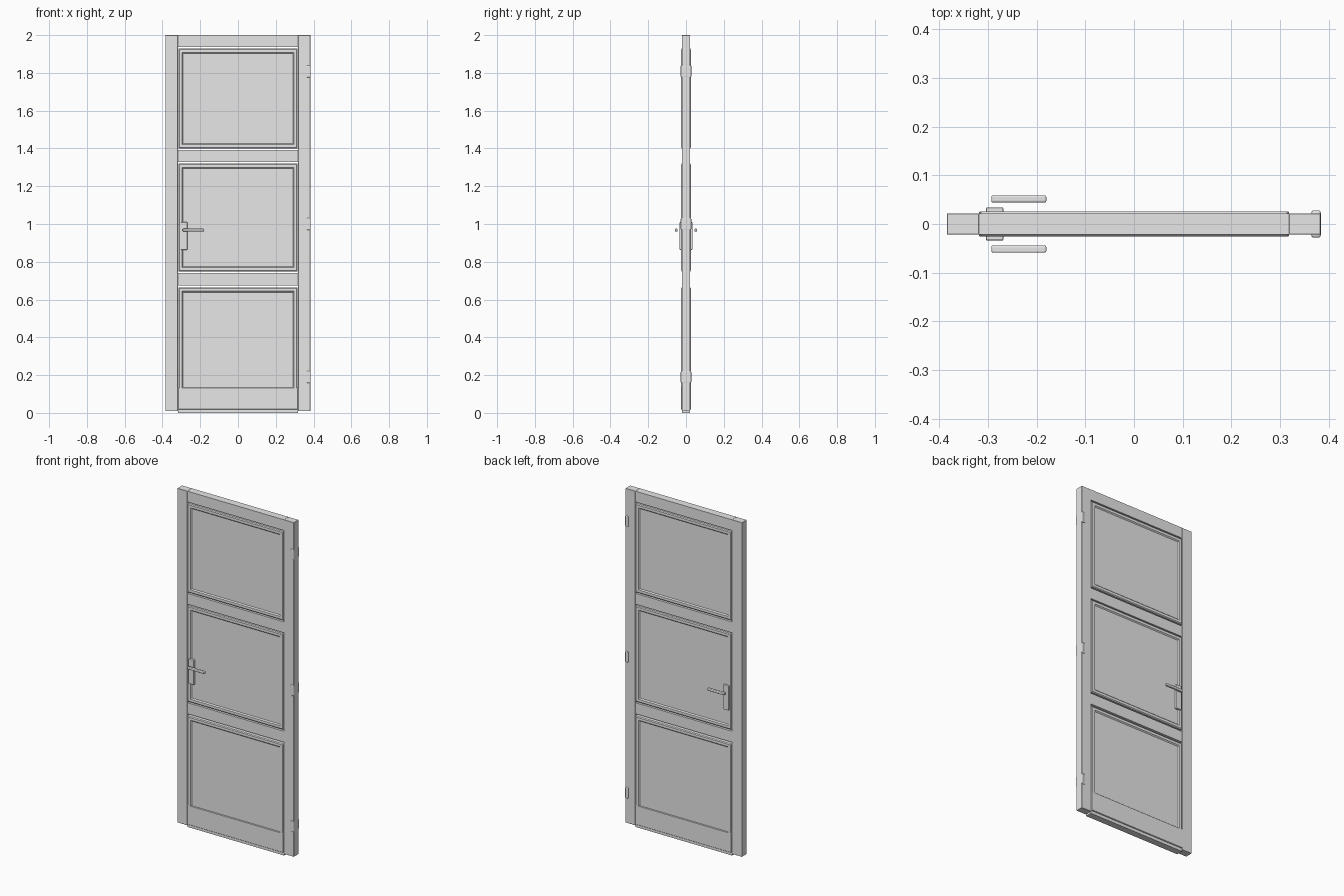
import bpy, bmesh

if "Cube" in bpy.data.objects:
    bpy.data.objects.remove(bpy.data.objects["Cube"])

grey = bpy.data.materials.new("plain grey")
grey.diffuse_color = (0.8, 0.8, 0.8, 1)
grey.use_nodes = True
grey.node_tree.nodes["Principled BSDF"].inputs["Base Color"].default_value = grey.diffuse_color


def finish(name, bm):
    bmesh.ops.recalc_face_normals(bm, faces=bm.faces)
    me = bpy.data.meshes.new(name)
    bm.to_mesh(me)
    bm.free()
    ob = bpy.data.objects.new(name, me)
    bpy.context.collection.objects.link(ob)
    me.materials.append(grey)
    return ob


def box(name, x0, x1, y0, y1, z0, z1, bevel=0.0, segments=1):
    bm = bmesh.new()
    bmesh.ops.create_cube(bm, size=1)
    for v in bm.verts:
        v.co = ((x0 + x1) / 2 + v.co.x * (x1 - x0),
                (y0 + y1) / 2 + v.co.y * (y1 - y0),
                (z0 + z1) / 2 + v.co.z * (z1 - z0))
    ob = finish(name, bm)
    if bevel:
        mod = ob.modifiers.new("bevel", 'BEVEL')
        mod.width = bevel
        mod.segments = segments
    return ob


def panel(name, z0, z1, half_x=0.316):
    # stacked rectangular loops (inset, y) from front centre to back centre
    side = [(0.026, 0.020), (0.020, 0.026), (0.005, 0.026), (0.0, 0.022)]
    loops = [(i, -y) for i, y in side] + [(i, y) for i, y in reversed(side)]
    bm = bmesh.new()
    rings = []
    for i, y in loops:
        x = half_x - i
        rings.append([bm.verts.new(c) for c in (
            (-x, y, z0 + i), (x, y, z0 + i), (x, y, z1 - i), (-x, y, z1 - i))])
    for a, b in zip(rings, rings[1:]):
        for k in range(4):
            n = (k + 1) % 4
            bm.faces.new((a[k], a[n], b[n], b[k]))
    bm.faces.new(rings[0])
    bm.faces.new(rings[-1])
    return finish(name, bm)


# Upright stiles
box("left_stile", -0.384, -0.318, -0.022, 0.022, 0.01, 2.0, 0.001)
box("right_stile", 0.318, 0.383, -0.022, 0.022, 0.01, 2.0, 0.001)

# Cross rails, with narrow gaps to the panels
for name, z0, z1 in (("top_rail", 1.936, 2.0), ("upper_rail", 1.327, 1.392),
                     ("lower_rail", 0.675, 0.741)):
    box(name, -0.318, 0.318, -0.022, 0.022, z0, z1)

# Bottom rail and sill strip
box("bottom_rail", -0.318, 0.318, -0.026, 0.026, 0.018, 0.134, 0.002)
box("bottom_sill", -0.318, 0.318, -0.020, 0.020, 0.0, 0.022)

# Moulded panels
panel("top_panel", 1.400, 1.929)
panel("middle_panel", 0.749, 1.320)
panel("bottom_panel", 0.108, 0.664)

# Handles on both faces
for side, label in ((-1, "front"), (1, "back")):
    ys = sorted((side * 0.018, side * 0.034))
    box(label + "_handle_plate", -0.304, -0.268, *ys, 0.863, 1.010, 0.003, 2)
    ys = sorted((side * 0.044, side * 0.059))
    box(label + "_handle_lever", -0.293, -0.180, *ys, 0.960, 0.975, 0.004, 3)

# Hinges
for k, z in enumerate((0.19, 1.0, 1.808)):
    box("hinge_%d" % (k + 1), 0.364, 0.3835, -0.028, 0.028, z - 0.032, z + 0.032, 0.005, 3)
